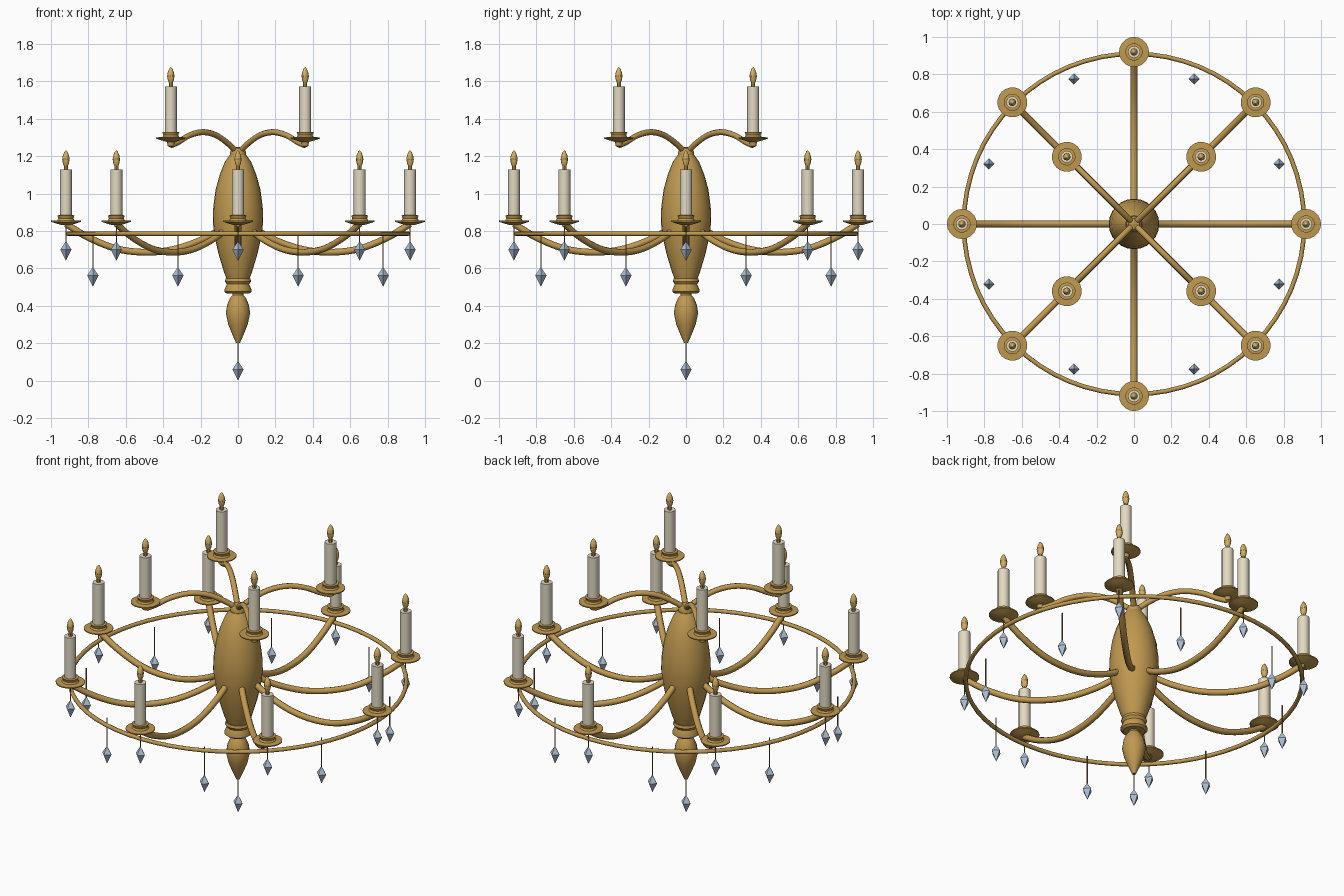
import bpy, bmesh, math
from mathutils import Vector, Matrix

if "Cube" in bpy.data.objects:
    bpy.data.objects.remove(bpy.data.objects["Cube"])


def material(name, rgb):
    m = bpy.data.materials.new(name)
    m.diffuse_color = (*rgb, 1)
    m.use_nodes = True
    m.node_tree.nodes["Principled BSDF"].inputs["Base Color"].default_value = m.diffuse_color
    return m


BRASS = material("brass", (0.53, 0.32, 0.08))
WAX = material("candle_wax", (0.76, 0.70, 0.54))
FLAME = material("flame_glass", (0.66, 0.43, 0.12))
CRYSTAL = material("crystal", (0.42, 0.53, 0.66))
WIRE = material("wire", (0.30, 0.20, 0.07))


def place(name, mesh, loc=(0, 0, 0), turn=0):
    ob = bpy.data.objects.new(name, mesh)
    ob.location = loc
    ob.rotation_euler.z = turn
    bpy.context.collection.objects.link(ob)
    return ob


def lathe(name, profile, sides, mat, smooth=True):
    """Spin an (r, z) profile, listed bottom to top, around z."""
    bm = bmesh.new()
    rings = []
    for r, z in profile:
        if r == 0:
            rings.append([bm.verts.new((0, 0, z))] * sides)
        else:
            rings.append([bm.verts.new((r * math.cos(math.tau * i / sides),
                                        r * math.sin(math.tau * i / sides), z))
                          for i in range(sides)])
    for a, b in zip(rings, rings[1:]):
        for i in range(sides):
            j = (i + 1) % sides
            bm.faces.new(list(dict.fromkeys((a[i], a[j], b[j], b[i]))))
    for ring, flip in ((rings[0], True), (rings[-1], False)):
        if ring[0] is not ring[1]:
            bm.faces.new(ring[::-1] if flip else ring)
    mesh = bpy.data.meshes.new(name)
    bm.to_mesh(mesh)
    bm.free()
    mesh.materials.append(mat)
    if smooth:
        mesh.shade_smooth()
        mesh.set_sharp_from_angle(angle=math.radians(35))
    return mesh


def tube(name, pts, radius, mat, closed=False):
    """Round tube through points, returned as a mesh."""
    cu = bpy.data.curves.new(name, 'CURVE')
    cu.dimensions = '3D'
    cu.bevel_depth, cu.bevel_resolution, cu.use_fill_caps = radius, 2, True
    sp = cu.splines.new('POLY')
    sp.points.add(len(pts) - 1)
    for p, c in zip(sp.points, pts):
        p.co = (*c, 1)
    sp.use_cyclic_u = closed
    tmp = place(name, cu)
    mesh = bpy.data.meshes.new_from_object(
        tmp.evaluated_get(bpy.context.evaluated_depsgraph_get()))
    bpy.data.objects.remove(tmp)
    mesh.name = name
    mesh.materials.clear()
    mesh.materials.append(mat)
    mesh.shade_smooth()
    mesh.set_sharp_from_angle(angle=math.radians(50))
    return mesh


def spline(rz, steps=5):
    """Catmull-Rom samples through (radius, height) points in the xz plane."""
    p = [Vector((r, 0, z)) for r, z in rz]
    p = [2 * p[0] - p[1]] + p + [2 * p[-1] - p[-2]]
    out = []
    for a, b, c, d in zip(p, p[1:], p[2:], p[3:]):
        for k in range(steps):
            t = k / steps
            out.append(0.5 * (2 * b + (c - a) * t + (2 * a - 5 * b + 4 * c - d) * t * t
                              + (3 * b - a - 3 * c + d) * t ** 3))
    return out + [p[-2]]


# Central column, with collar and lower finial
place("column", lathe("column", [
    (0.055, 0.53), (0.075, 0.58), (0.105, 0.68), (0.125, 0.77), (0.135, 0.85),
    (0.132, 0.93), (0.12, 1.02), (0.098, 1.10), (0.07, 1.17), (0.045, 1.205)], 24, BRASS))
place("column_cap", lathe("column_cap", [
    (0.03, 1.19), (0.042, 1.205), (0.042, 1.225), (0.03, 1.242), (0, 1.25)], 24, BRASS))
place("collar", lathe("collar", [
    (0.06, 0.465), (0.073, 0.475), (0.073, 0.485), (0.06, 0.515), (0.07, 0.53),
    (0.066, 0.545)], 24, BRASS))
place("finial", lathe("finial", [
    (0.01, 0.20), (0.03, 0.245), (0.052, 0.30), (0.065, 0.36), (0.058, 0.405),
    (0.043, 0.44), (0.03, 0.457), (0.03, 0.47)], 16, BRASS))

# Outer hoop
hoop = [(0.91 * math.cos(math.tau * i / 64), 0.91 * math.sin(math.tau * i / 64), 0.785)
        for i in range(64)]
place("hoop", tube("hoop", hoop, 0.012, BRASS, True))

# Shared meshes for arms, candle holders and pendants
lower_arm = tube("lower_arm", spline([
    (0.08, 0.815), (0.2, 0.75), (0.35, 0.70), (0.5, 0.686), (0.65, 0.705),
    (0.8, 0.765), (0.92, 0.838)]), 0.018, BRASS)
upper_arm = tube("upper_arm", spline([
    (0.0, 1.215), (0.08, 1.27), (0.17, 1.313), (0.27, 1.328), (0.37, 1.31),
    (0.45, 1.275), (0.505, 1.258)]), 0.016, BRASS)
# Holder parts are measured from the dish rim
dish = lathe("drip_dish", [(0.022, -0.024), (0.05, -0.016), (0.08, -0.006), (0.08, 0.0),
                           (0.046, 0.002), (0.04, 0.012), (0.046, 0.028), (0.03, 0.03)],
             20, BRASS)
candle = lathe("candle", [(0.032, 0.01), (0.032, 0.273)], 16, WAX)
wick = lathe("flame_base", [(0.011, 0.27), (0.011, 0.295)], 8, BRASS)
flame = lathe("flame", [(0.008, 0.287), (0.016, 0.305), (0.02, 0.328), (0.016, 0.35),
                        (0.008, 0.368), (0, 0.376)], 10, FLAME)
stub = lathe("arm_socket", [(0, -0.055), (0.018, -0.045), (0.02, -0.02)], 12, BRASS)
drop = lathe("crystal_drop", [(0, 0), (0.03, 0.06), (0, 0.105)], 4, CRYSTAL, False)


def holder(tier, i, x, y, z, turn):
    for mesh in (dish, candle, wick, flame):
        place(f"{tier}_{mesh.name}_{i}", mesh, (x, y, z), turn)


def pendant(name, x, y, z, top):
    place(name + "_crystal", drop, (x, y, z))
    place(name + "_wire", tube(name + "_wire", [(x, y, z + 0.1), (x, y, top)], 0.003, WIRE))


# Lower tier: eight arms with candles and crystals, and eight crystals between
for i in range(8):
    a = math.tau * i / 8
    x, y = 0.92 * math.cos(a), 0.92 * math.sin(a)
    place(f"lower_arm_{i}", lower_arm, turn=a)
    holder("lower", i, x, y, 0.855, a)
    pendant(f"candle_pendant_{i}", x, y, 0.64, 0.835)
    b = a + math.pi / 8
    pendant(f"hoop_pendant_{i}", 0.84 * math.cos(b), 0.84 * math.sin(b), 0.502, 0.775)

# Upper tier: four diagonal arms
for i in range(4):
    a = math.pi / 4 + math.tau * i / 4
    x, y = 0.508 * math.cos(a), 0.508 * math.sin(a)
    place(f"upper_arm_{i}", upper_arm, turn=a)
    place(f"upper_arm_socket_{i}", stub, (x, y, 1.30))
    holder("upper", i, x, y, 1.30, a)

# Bottom crystal
pendant("bottom_pendant", 0, 0, 0.0, 0.21)
